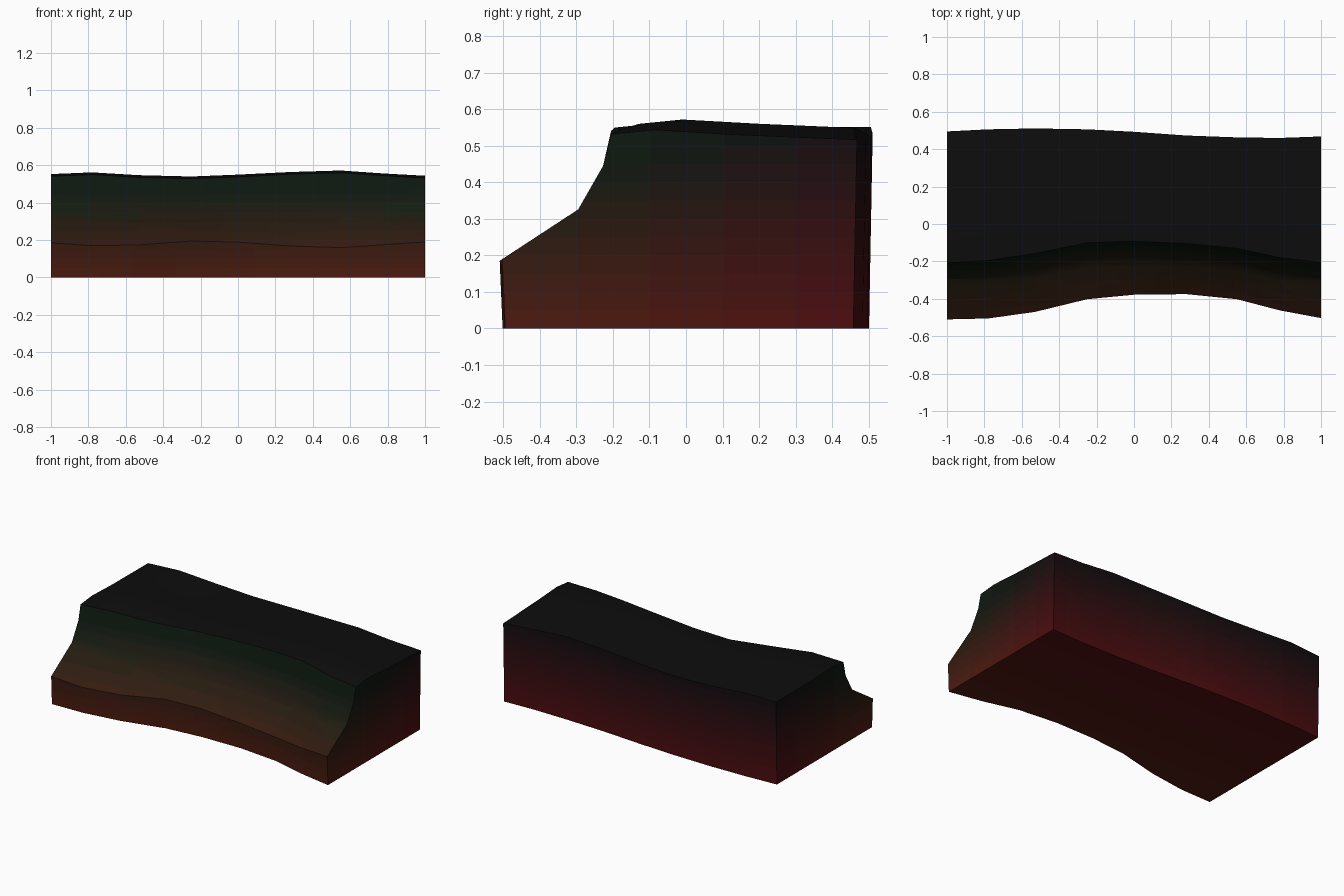
import bpy, bmesh, math

if "Cube" in bpy.data.objects:
    bpy.data.objects.remove(bpy.data.objects["Cube"])

# Cross-section stations along x, with the curves that shape the ledge
xs     = [-1, -.78, -.53, -.25, 0, .28, .55, .78, 1]
front  = [-.51, -.505, -.47, -.402, -.378, -.375, -.402, -.462, -.503]
lip    = [-.205, -.195, -.158, -.10, -.092, -.105, -.13, -.18, -.205]
back   = [.495, .506, .511, .506, .493, .473, .463, .46, .468]
fold_z = [.185, .17, .174, .195, .189, .168, .16, .175, .19]
peak_z = [.553, .562, .547, .54, .55, .564, .572, .556, .544]


def section(i):
    x, f, e, b, p = xs[i], front[i], lip[i], back[i], peak_z[i]
    pts = [(f + .008, 0), (f, fold_z[i]), (e - .09, .326), (e - .022, .445),
           (e, p - .012), (e + .12, p), (e + .33, p - .010 - .003 * x),
           (b, p - .018 - .009 * x), (b - .01, 0)]
    return [(x, y, z) for y, z in pts]


# Loft the cliff block
bm = bmesh.new()
rings = [[bm.verts.new(co) for co in section(i)] for i in range(len(xs))]
for a, b in zip(rings, rings[1:]):
    n = len(a)
    for j in range(n):
        k = (j + 1) % n
        bm.faces.new((a[j], a[k], b[k], b[j]))
bm.faces.new(rings[0])
bm.faces.new(rings[-1])
bmesh.ops.recalc_face_normals(bm, faces=bm.faces)

# Slice into thin bands so the colour can fade with height and depth
cuts = [((0, 0, z / 100), (0, 0, 1)) for z in range(5, 55, 5)]
cuts += [((0, y / 100, 0), (0, 1, 0)) for y in range(-30, 50, 20)]
for co, no in cuts:
    bmesh.ops.bisect_plane(bm, geom=bm.verts[:] + bm.edges[:] + bm.faces[:],
                           dist=1e-4, plane_co=co, plane_no=no)

mesh = bpy.data.meshes.new("cliff_block")
cliff = bpy.data.objects.new("cliff_block", mesh)
bpy.context.collection.objects.link(cliff)
slots = {}


def earth_colour(face):
    # black top, red earth at the base, browner towards the front
    c = face.calc_center_median()
    if face.normal.z > .9:
        return (.004, .004, .004, 1)
    fore = round(min(1, max(0, (.45 - c.y) / .8)) * 4) / 4
    z = round(c.z * 40) / 40
    fade = max(0, 1 - z / (.58 - .16 * fore)) ** 1.5
    return (.004 + .075 * fade, .004 + .007 * fore, .005, 1)


for face in bm.faces:
    col = earth_colour(face)
    if col not in slots:
        mat = bpy.data.materials.new("earth")
        mat.diffuse_color = col
        mat.use_nodes = True
        mat.node_tree.nodes["Principled BSDF"].inputs["Base Color"].default_value = mat.diffuse_color
        mesh.materials.append(mat)
        slots[col] = len(slots)
    face.material_index = slots[col]
bm.to_mesh(mesh)
bm.free()

bpy.context.view_layer.objects.active = cliff
cliff.select_set(True)
bpy.ops.object.shade_smooth_by_angle(angle=math.radians(35))
